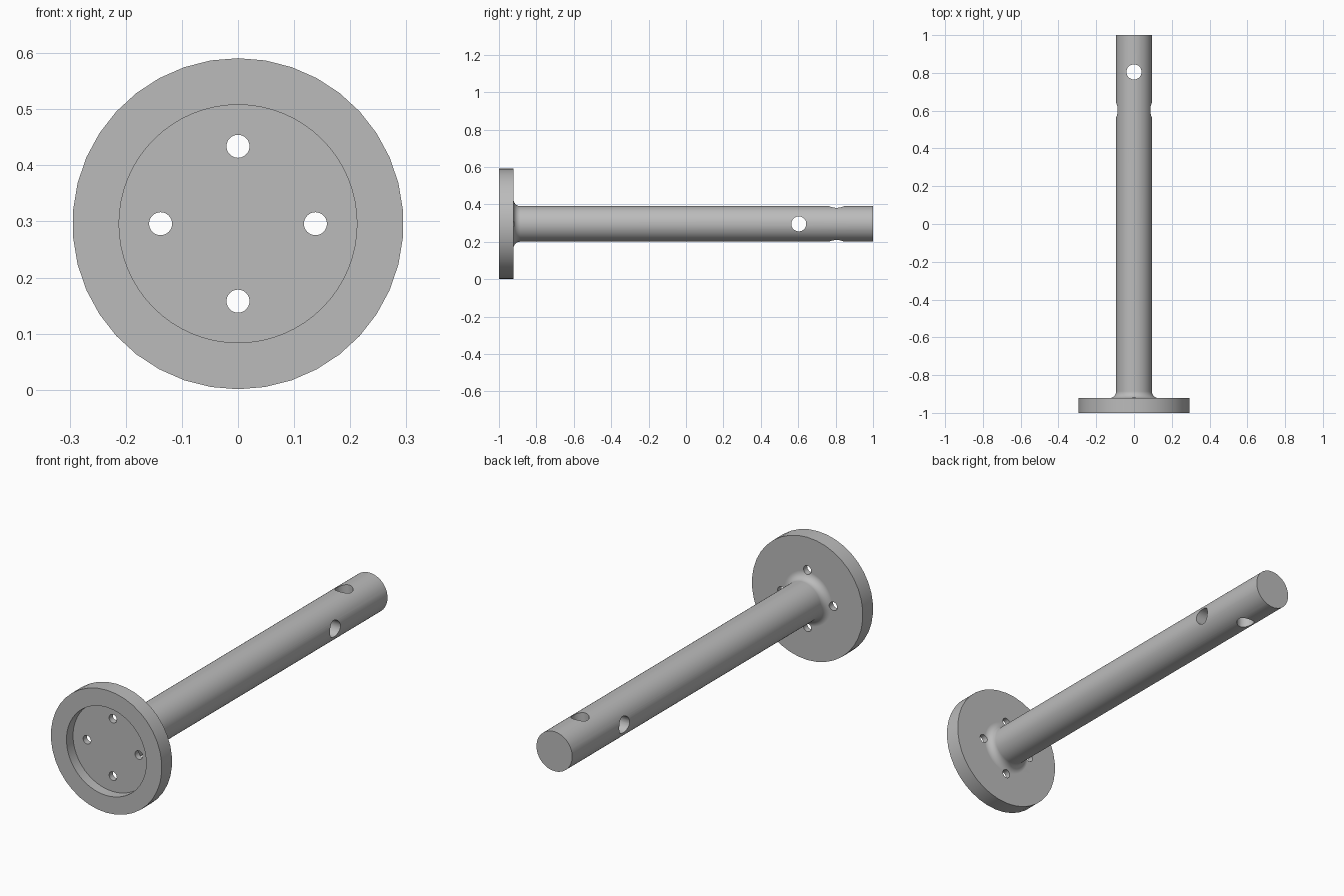
import bpy, bmesh, math
from mathutils import Matrix, Vector

cube = bpy.data.objects.get("Cube")
if cube:
    bpy.data.objects.remove(cube, do_unlink=True)

AXIS_Z = 0.296
FRONT, BACK = -1.0, 1.0
FLANGE_R, FLANGE_BACK = 0.295, -0.922
SHAFT_R, FILLET = 0.095, 0.036

steel = bpy.data.materials.new("Plain grey metal")
steel.use_nodes = True
grey = (0.5, 0.5, 0.5, 1)
steel.diffuse_color = grey
steel.node_tree.nodes["Principled BSDF"].inputs["Base Color"].default_value = grey


def lathe(name, profile, sides):
    """Spin (radius, y) points about the long axis; end points lie off the axis and are capped."""
    bm = bmesh.new()
    rings = []
    for r, y in profile:
        rings.append([bm.verts.new((r * math.sin(a), y, AXIS_Z + r * math.cos(a)))
                      for a in (math.tau * i / sides for i in range(sides))])
    for low, high in zip(rings, rings[1:]):
        for i in range(sides):
            j = (i + 1) % sides
            bm.faces.new((low[i], low[j], high[j], high[i]))
    bm.faces.new(rings[0])
    bm.faces.new(rings[-1])
    bmesh.ops.recalc_face_normals(bm, faces=bm.faces)
    mesh = bpy.data.meshes.new(name)
    bm.to_mesh(mesh)
    bm.free()
    mesh.materials.append(steel)
    obj = bpy.data.objects.new(name, mesh)
    bpy.context.collection.objects.link(obj)
    return obj


def drill(name, radius, length, centre, direction):
    """Round cutter along a direction."""
    turn = Vector((0, 0, 1)).rotation_difference(Vector(direction)).to_matrix().to_4x4()
    bm = bmesh.new()
    bmesh.ops.create_cone(bm, cap_ends=True, segments=32, radius1=radius, radius2=radius,
                          depth=length, matrix=Matrix.Translation(centre) @ turn)
    mesh = bpy.data.meshes.new(name)
    bm.to_mesh(mesh)
    bm.free()
    mesh.materials.append(steel)
    obj = bpy.data.objects.new(name, mesh)
    bpy.context.collection.objects.link(obj)
    return obj


def combine(target, tool, operation):
    mod = target.modifiers.new("Combine", "BOOLEAN")
    mod.operation, mod.solver, mod.object = operation, "EXACT", tool
    bpy.context.view_layer.objects.active = target
    bpy.ops.object.modifier_apply(modifier=mod.name)
    bpy.data.objects.remove(tool, do_unlink=True)


# Round mounting flange
flange = lathe("flanged_shaft", [(FLANGE_R, FRONT), (FLANGE_R, FLANGE_BACK)], 38)

# Solid shaft, flaring into the flange with a fillet
flare = [(SHAFT_R + FILLET * (1 - math.sin(a)), FLANGE_BACK + FILLET * (1 - math.cos(a)))
         for a in (math.pi / 2 * i / 8 for i in range(9))]
shaft = lathe("shaft", [(flare[0][0], FLANGE_BACK - 0.01)] + flare + [(SHAFT_R, BACK)], 64)
combine(flange, shaft, "UNION")

# Shallow recess in the front of the flange
recess = lathe("recess_cutter", [(0.212, FRONT - 0.1), (0.212, FRONT + 0.05)], 64)
combine(flange, recess, "DIFFERENCE")

# Four bolt holes through the flange
for i in range(4):
    a = math.tau * i / 4
    spot = (0.138 * math.sin(a), -0.94, AXIS_Z + 0.138 * math.cos(a))
    combine(flange, drill("bolt_hole", 0.0205, 0.2, spot, (0, 1, 0)), "DIFFERENCE")

# Two cross holes through the shaft, at right angles
combine(flange, drill("side_hole", 0.04, 0.5, (0, 0.603, AXIS_Z), (1, 0, 0)), "DIFFERENCE")
combine(flange, drill("upright_hole", 0.04, 0.5, (0, 0.805, AXIS_Z), (0, 0, 1)), "DIFFERENCE")

# Smooth curved walls, crisp edges
bpy.ops.object.select_all(action="DESELECT")
flange.select_set(True)
bpy.context.view_layer.objects.active = flange
bpy.ops.object.shade_smooth_by_angle(angle=math.radians(30))
weighted = flange.modifiers.new("Even shading", "WEIGHTED_NORMAL")
weighted.keep_sharp = True
